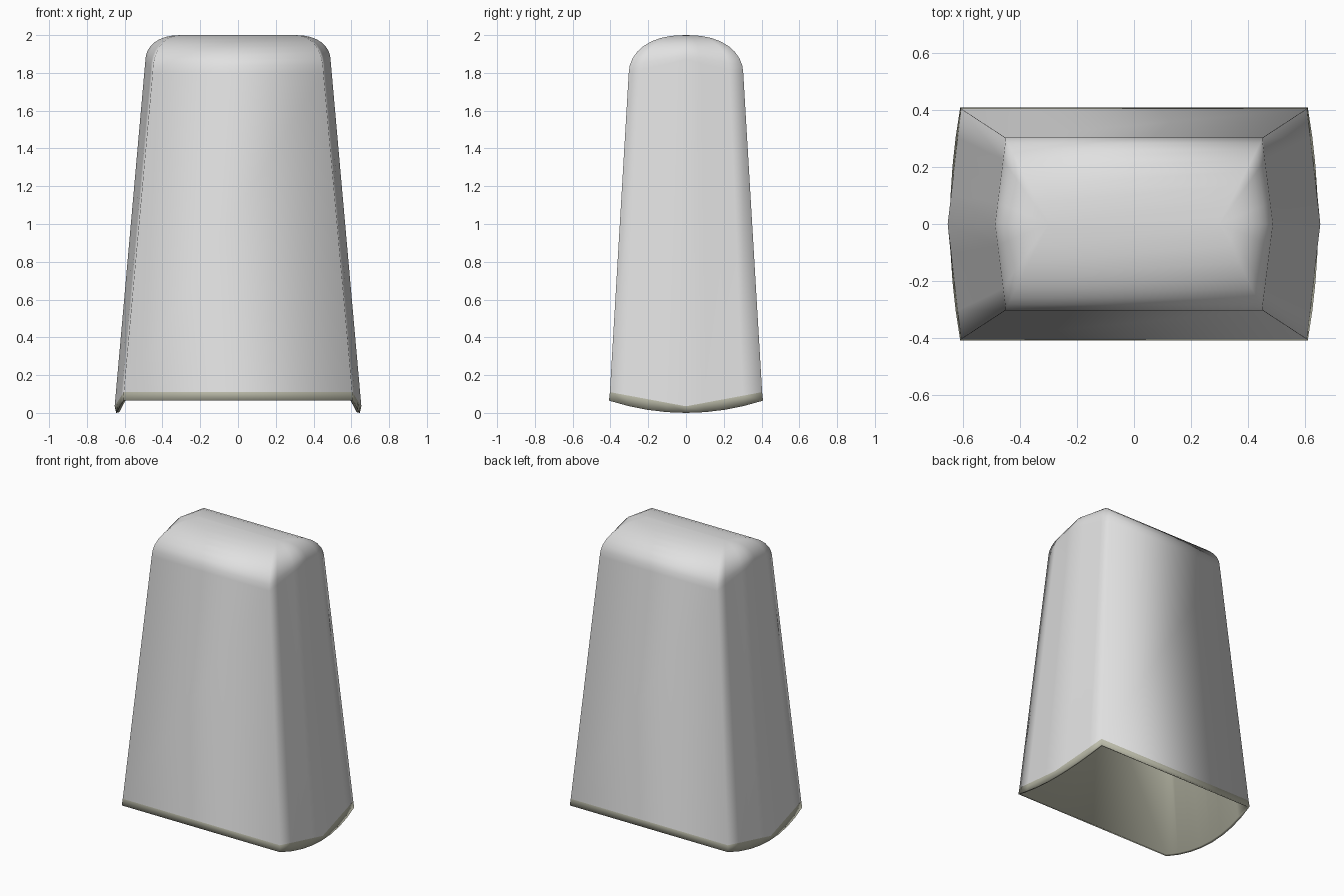
import bpy, bmesh, math

if "Cube" in bpy.data.objects:
    bpy.data.objects.remove(bpy.data.objects["Cube"])


def material(name, rgb):
    m = bpy.data.materials.new(name)
    m.diffuse_color = (*rgb, 1)
    m.use_nodes = True
    m.node_tree.nodes["Principled BSDF"].inputs["Base Color"].default_value = m.diffuse_color
    return m


grey = material("pale grey", (0.75, 0.75, 0.75))
olive = material("olive grey", (0.50, 0.50, 0.40))

T = [-1, -0.75, -0.5, -0.25, 0, 0.25, 0.5, 0.75, 1]


def ring(xc, xm, yc, zc, zm, curve=1):
    """Six-sided outline: flat front and back, sides peaked at the middle."""
    right = []
    for t in T:
        k = 1 - abs(t) ** curve
        right.append((xc + (xm - xc) * k, yc * t, zc + (zm - zc) * k))
    return right + [(-x, -y, z) for x, y, z in right]


def loft(name, rings, mat, cap=False):
    bm = bmesh.new()
    vs = [[bm.verts.new(p) for p in r] for r in rings]
    n = len(vs[0])
    for a, b in zip(vs, vs[1:]):
        for i in range(n):
            j = (i + 1) % n
            bm.faces.new((a[i], a[j], b[j], b[i]))
    if cap:
        # close the top with strips joining the two sides
        top, h = vs[-1], len(T)
        for i in range(h - 1):
            bm.faces.new((top[i], top[i + 1], top[n - h - 1 - i + h - 1], top[n - 1 - i]))
    me = bpy.data.meshes.new(name)
    bm.to_mesh(me)
    bm.free()
    me.materials.append(mat)
    for p in me.polygons:
        p.use_smooth = True
    ob = bpy.data.objects.new(name, me)
    bpy.context.collection.objects.link(ob)
    return ob


def dome(xc, xm, yc, zc, zm, top, steps=8):
    """Rounded cap: rings shrinking toward a flat ridge."""
    out = []
    for s in range(steps + 1):
        a = s / steps * math.pi / 2
        c, q = math.cos(a) ** 0.85, math.sin(a)
        x_in = 0.30
        out.append(ring(x_in + (xc - x_in) * c, x_in + (xm - x_in) * c, max(yc * c, 0.004),
                        zc + (top - zc) * q, zm + (top - zm) * q))
    return out


# outer shell with tapered walls and rounded top
outer_low = ring(0.605, 0.653, 0.403, 0.11, 0.035)
loft("shell", [outer_low] + dome(0.452, 0.49, 0.303, 1.80, 1.87, 2.0), grey, cap=True)

# rim and hollow lining
lip_out = ring(0.609, 0.645, 0.408, 0.065, 0.0, curve=2)
lip_in = ring(0.595, 0.628, 0.394, 0.067, 0.004, curve=2)
inner = dome(0.432, 0.47, 0.283, 1.78, 1.85, 1.98)
lining = loft("rim_and_lining", [outer_low, lip_out, lip_in] + inner, olive, cap=True)
